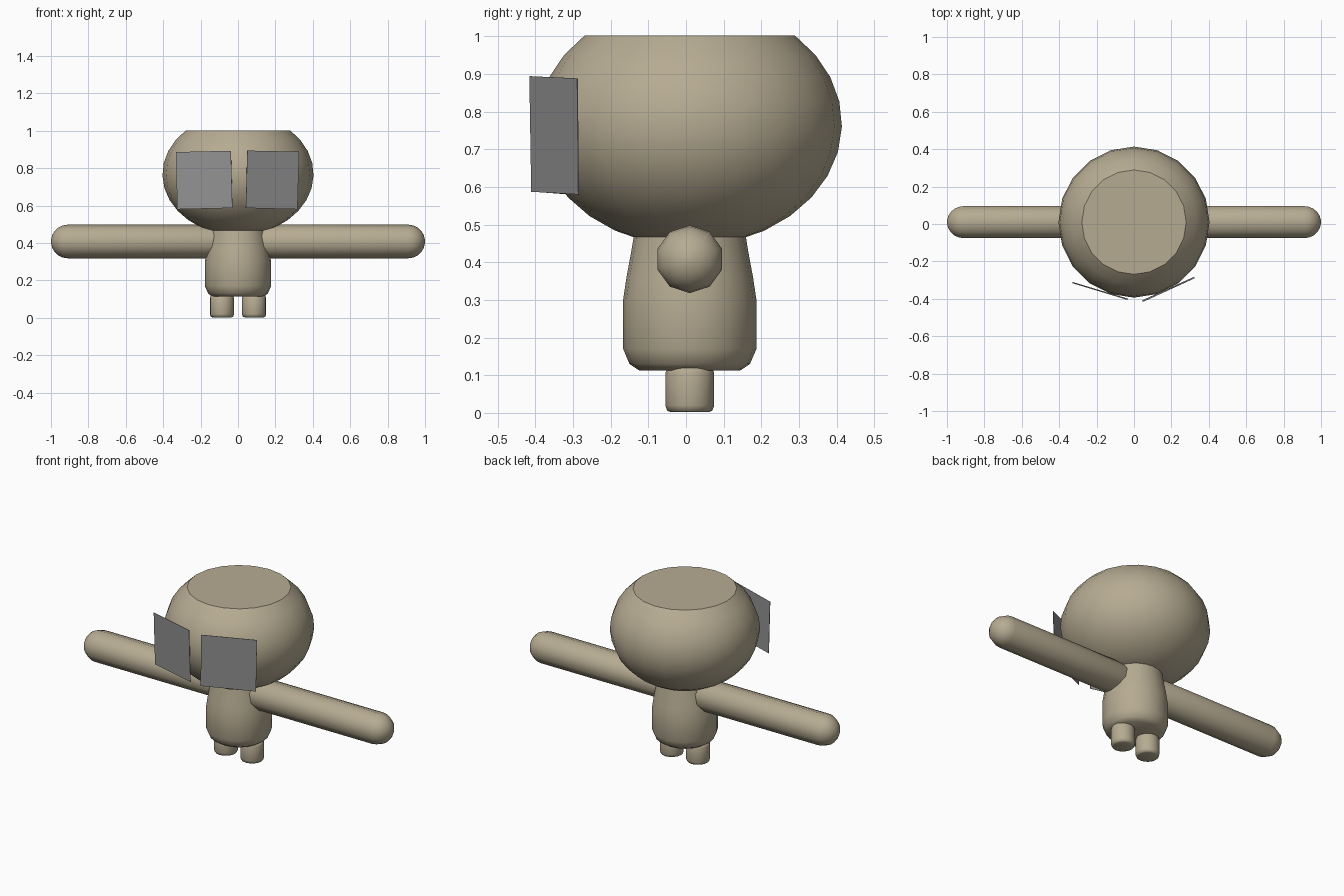
import bpy, bmesh, math
from mathutils import Matrix, Vector

if "Cube" in bpy.data.objects:
    bpy.data.objects.remove(bpy.data.objects["Cube"])

CY = 0.01  # depth of the figure's central axis


def material(name, color):
    m = bpy.data.materials.new(name)
    m.diffuse_color = (*color, 1)
    m.use_nodes = True
    m.node_tree.nodes["Principled BSDF"].inputs["Base Color"].default_value = m.diffuse_color
    return m


tan = material("warm_tan", (0.47, 0.41, 0.29))
grey = material("mid_grey", (0.29, 0.29, 0.29))


def add_object(name, bm, mat, smooth=None):
    me = bpy.data.meshes.new(name)
    bm.to_mesh(me)
    bm.free()
    ob = bpy.data.objects.new(name, me)
    bpy.context.collection.objects.link(ob)
    me.materials.append(mat)
    if smooth:
        bpy.ops.object.select_all(action='DESELECT')
        ob.select_set(True)
        bpy.context.view_layer.objects.active = ob
        bpy.ops.object.shade_smooth_by_angle(angle=math.radians(smooth))
    return ob


def lathe(name, profile, sides, matrix, smooth):
    """Stack rings of (radius, height), cap both ends."""
    bm = bmesh.new()
    rings = [[bm.verts.new((r * math.sin(2 * math.pi * i / sides),
                            r * math.cos(2 * math.pi * i / sides), h))
              for i in range(sides)] for r, h in profile]
    for a, b in zip(rings, rings[1:]):
        for i in range(sides):
            j = (i + 1) % sides
            bm.faces.new((a[i], a[j], b[j], b[i]))
    bm.faces.new(rings[0])
    bm.faces.new(rings[-1])
    bmesh.ops.recalc_face_normals(bm, faces=bm.faces[:])
    bm.transform(matrix)
    return add_object(name, bm, tan, smooth)


axis = Matrix.Translation((0, CY, 0))

# Head: squashed ball with a flat crown
top, low = math.asin(0.235 / 0.325), math.asin(-0.31 / 0.325)
head = []
for k in range(11):
    t = low + (top - low) * k / 10
    head.append((0.404 * math.cos(t), 0.767 + 0.325 * math.sin(t)))
lathe("head", head, 20, axis, 35)

# Body: rounded base, sloping shoulders
body = [(0.135, 0.113), (0.16, 0.13), (0.177, 0.17), (0.177, 0.3),
        (0.168, 0.36), (0.155, 0.43), (0.147, 0.48)]
lathe("body", body, 20, axis, 50)

# Legs: short pegs with softened ends
leg = [(0.05, 0.002), (0.06, 0.006), (0.065, 0.02), (0.065, 0.105),
       (0.06, 0.118), (0.05, 0.122)]
for side, x in (("left", -0.086), ("right", 0.086)):
    lathe(side + "_leg", leg, 16, Matrix.Translation((x, CY, 0)), 60)

# Arms: long straight tubes with round tips
R = 0.09
arm = [(R * 0.8, 0.06), (R, 0.1)]
for k in range(6):
    t = math.radians(84) * k / 5
    arm.append((R * math.cos(t), 1 - R + R * math.sin(t)))
for side, s in (("left", -1), ("right", 1)):
    turn = Matrix.Rotation(s * math.pi / 2, 4, 'Y')
    spin = Matrix.Rotation(math.pi / 2, 4, 'Z')
    lathe(side + "_arm", arm, 10,
          Matrix.Translation((0, CY, 0.408)) @ turn @ spin, 50)

# Eye plates: thin flat panels in front of the face
plates = {
    "left_eye_plate": [(-0.325, -0.313, 0.58), (-0.03, -0.402, 0.587),
                       (-0.038, -0.405, 0.893), (-0.332, -0.316, 0.886)],
    "right_eye_plate": [(0.042, -0.411, 0.587), (0.318, -0.286, 0.58),
                        (0.327, -0.289, 0.888), (0.05, -0.416, 0.894)],
}
for name, corners in plates.items():
    bm = bmesh.new()
    face = bm.faces.new([bm.verts.new(c) for c in corners])
    face.normal_update()
    back = -face.normal * 0.002
    ext = bmesh.ops.extrude_face_region(bm, geom=[face], use_keep_orig=True)
    moved = [v for v in ext["geom"] if isinstance(v, bmesh.types.BMVert)]
    bmesh.ops.translate(bm, verts=moved, vec=Vector(back))
    bmesh.ops.recalc_face_normals(bm, faces=bm.faces[:])
    add_object(name, bm, grey)
